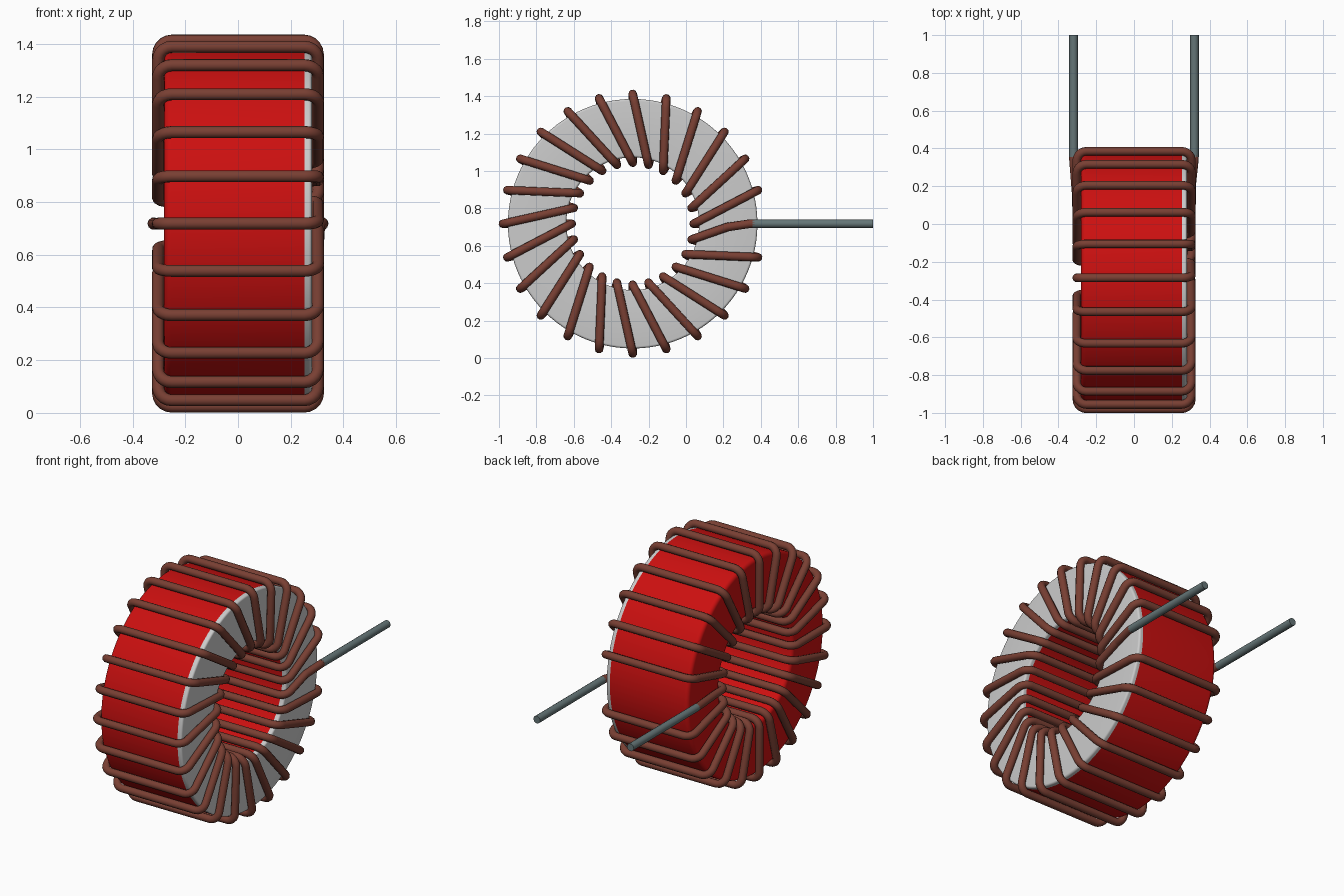
import bpy, bmesh
from math import sin, cos, tan, radians, pi
from mathutils import Vector

if "Cube" in bpy.data.objects:
    bpy.data.objects.remove(bpy.data.objects["Cube"])

CY, CZ = -0.285, 0.718        # ring axis runs along x through here
TURNS = 24
STEP = 360 / TURNS
SIDE = 0.303                  # wire offset from the middle plane
R_IN, R_OUT = 0.326, 0.694    # wire centre radii
LEAD_X, LEAD_START = 0.32, 0.365


def material(name, rgb):
    m = bpy.data.materials.new(name)
    m.use_nodes = True
    m.diffuse_color = (*rgb, 1)
    bsdf = m.node_tree.nodes["Principled BSDF"]
    bsdf.inputs["Base Color"].default_value = (*rgb, 1)
    bsdf.inputs["Roughness"].default_value = 0.5
    return m


red = material("red coating", (0.6, 0.005, 0.005))
white = material("pale grey face", (0.6, 0.6, 0.6))
copper = material("copper enamel", (0.19, 0.05, 0.033))
tin = material("tinned lead", (0.13, 0.18, 0.185))


def rounded(points, radius, closed=False, steps=5):
    """Replace each corner of a polyline with an arc-like curve."""
    pts = [Vector(p) for p in points]
    out = []
    for i, p in enumerate(pts):
        if not closed and i in (0, len(pts) - 1):
            out.append(p)
            continue
        a, b = pts[i - 1] - p, pts[(i + 1) % len(pts)] - p
        turn = a.angle(b)
        if turn > radians(179):
            out.append(p)
            continue
        cut = min(radius / tan(turn / 2), a.length * 0.45, b.length * 0.45)
        a, b = a.normalized(), b.normalized()
        centre = p + (a + b).normalized() * cut / cos(turn / 2)
        s, e = p + a * cut - centre, p + b * cut - centre
        sweep = s.angle(e)
        for k in range(steps + 1):
            t = k / steps
            out.append(centre + (s * sin((1 - t) * sweep) + e * sin(t * sweep)) / sin(sweep))
    return out


def ring_point(x, radius, degrees):
    a = radians(degrees)
    return (x, CY + radius * cos(a), CZ + radius * sin(a))


def tube(name, points, radius, mat):
    curve = bpy.data.curves.new(name, "CURVE")
    curve.dimensions = "3D"
    curve.bevel_depth = radius
    curve.bevel_resolution = 3
    curve.use_fill_caps = True
    spline = curve.splines.new("POLY")
    spline.points.add(len(points) - 1)
    for sp, p in zip(spline.points, points):
        sp.co = (*p, 1)
    curve.materials.append(mat)
    ob = bpy.data.objects.new(name, curve)
    bpy.context.collection.objects.link(ob)
    finish(ob, True)
    return ob


def finish(ob, convert=False):
    bpy.ops.object.select_all(action="DESELECT")
    ob.select_set(True)
    bpy.context.view_layer.objects.active = ob
    if convert:
        bpy.ops.object.convert(target="MESH")
    bpy.ops.object.shade_smooth_by_angle(angle=radians(40))


# Toroid core: rounded rectangle spun about the x axis, one end painted pale
HALF, SPLIT, INNER, OUTER = 0.28, 0.253, 0.355, 0.667
profile = rounded([(-HALF, 0, INNER), (SPLIT, 0, INNER), (HALF, 0, INNER),
                   (HALF, 0, OUTER), (SPLIT, 0, OUTER), (-HALF, 0, OUTER)],
                  0.025, closed=True)
bm = bmesh.new()
verts = [bm.verts.new(p) for p in profile]
edges = [bm.edges.new((v, verts[(i + 1) % len(verts)])) for i, v in enumerate(verts)]
bmesh.ops.spin(bm, geom=verts + edges, cent=(0, 0, 0), axis=(1, 0, 0),
               angle=2 * pi, steps=96, use_merge=True)
bmesh.ops.remove_doubles(bm, verts=bm.verts, dist=0.0001)
bmesh.ops.recalc_face_normals(bm, faces=bm.faces)
for f in bm.faces:
    f.material_index = int(f.calc_center_median().x > SPLIT)
mesh = bpy.data.meshes.new("toroid_core")
bm.to_mesh(mesh)
bm.free()
mesh.materials.append(red)
mesh.materials.append(white)
core = bpy.data.objects.new("toroid_core", mesh)
core.location = (0, CY, CZ)
bpy.context.collection.objects.link(core)
finish(core)

# Copper winding: one wire, radial on the -x face, slanted on the +x face
path = [(-LEAD_X, LEAD_START, CZ), (-LEAD_X, 0.34, CZ), (-SIDE - 0.002, 0.15, CZ)]
for i in range(TURNS):
    a = i * STEP
    if i:
        path += [ring_point(SIDE, R_OUT, a), ring_point(-SIDE, R_OUT, a)]
    path += [ring_point(-SIDE, R_IN, a), ring_point(SIDE, R_IN, a)]
path += [(SIDE + 0.004, 0.22, CZ - 0.018), (LEAD_X, 0.34, CZ), (LEAD_X, LEAD_START, CZ)]
tube("copper_winding", rounded(path, 0.052), 0.023, copper)

# Bare lead ends pointing backwards
for name, x in (("left_lead", LEAD_X), ("right_lead", -LEAD_X)):
    tube(name, [(x, LEAD_START - 0.01, CZ), (x, 1, CZ)], 0.0235, tin)
